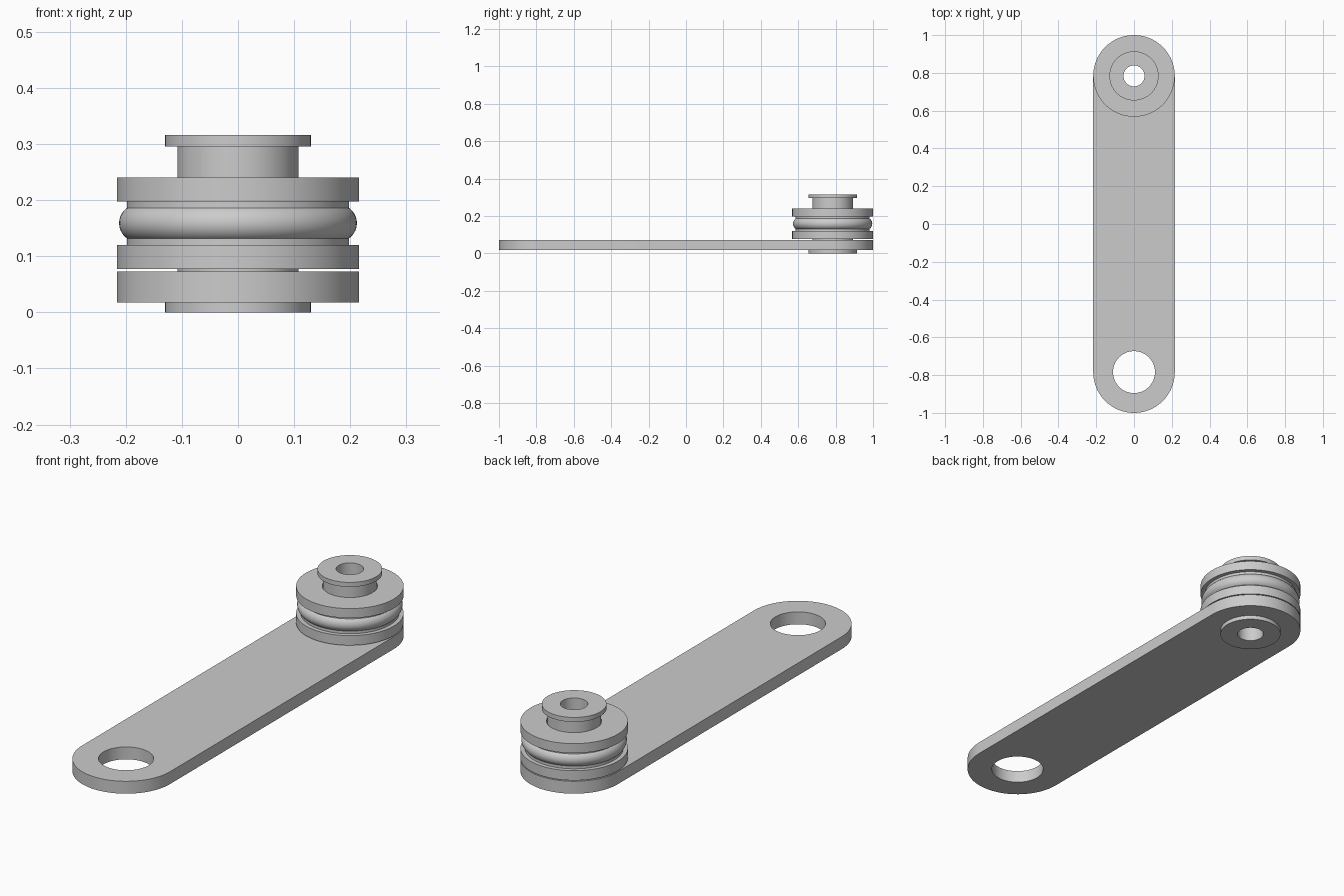
import bpy, bmesh, math
from mathutils import Matrix, Vector

if "Cube" in bpy.data.objects:
    bpy.data.objects.remove(bpy.data.objects["Cube"])

SEGMENTS = 96
END_Y = 0.784        # distance of each link eye from the centre
EYE_R = 0.216        # outer radius of the link and the roller
HOLE_R = 0.111       # holes the pin passes through

steel = bpy.data.materials.new("grey steel")
steel.use_nodes = True
steel.diffuse_color = (0.6, 0.6, 0.6, 1)
steel.node_tree.nodes["Principled BSDF"].inputs["Base Color"].default_value = (0.6, 0.6, 0.6, 1)


def finish(name, bm):
    bmesh.ops.recalc_face_normals(bm, faces=bm.faces)
    mesh = bpy.data.meshes.new(name)
    bm.to_mesh(mesh)
    bm.free()
    mesh.materials.append(steel)
    obj = bpy.data.objects.new(name, mesh)
    bpy.context.collection.objects.link(obj)
    bpy.ops.object.select_all(action='DESELECT')
    obj.select_set(True)
    bpy.context.view_layer.objects.active = obj
    bpy.ops.object.shade_smooth_by_angle(angle=math.radians(30))
    return obj


def lathe(name, profile):
    """Turn a closed (radius, z) profile around the pin axis."""
    bm = bmesh.new()
    rings = []
    for i in range(SEGMENTS):
        turn = Matrix.Rotation(math.tau * i / SEGMENTS, 3, 'Z')
        rings.append([bm.verts.new(turn @ Vector((r, 0, z))) for r, z in profile])
    for i, ring in enumerate(rings):
        following = rings[(i + 1) % SEGMENTS]
        for j in range(len(profile)):
            k = (j + 1) % len(profile)
            bm.faces.new((ring[j], following[j], following[k], ring[k]))
    bmesh.ops.translate(bm, verts=bm.verts, vec=(0, END_Y, 0))
    return finish(name, bm)


def arc(centre_y, radius, start, sweep, count):
    return [(radius * math.cos(start + sweep * i / count),
             centre_y + radius * math.sin(start + sweep * i / count))
            for i in range(count + 1)]


# Flat link with rounded ends and an eye at each end
bm = bmesh.new()
half = SEGMENTS // 2
outline = arc(END_Y, EYE_R, 0, math.pi, half) + arc(-END_Y, EYE_R, math.pi, math.pi, half)
loops = [outline] + [arc(y, HOLE_R, 0, math.tau, SEGMENTS)[:-1] for y in (END_Y, -END_Y)]
edges = []
for loop in loops:
    verts = [bm.verts.new((x, y, 0.018)) for x, y in loop]
    edges += [bm.edges.new((v, verts[i - 1])) for i, v in enumerate(verts)]
bmesh.ops.triangle_fill(bm, edges=edges, use_beauty=True, normal=(0, 0, 1))
raised = bmesh.ops.extrude_face_region(bm, geom=bm.faces[:], use_keep_orig=True)
bmesh.ops.translate(bm, vec=(0, 0, 0.055),
                    verts=[g for g in raised["geom"] if isinstance(g, bmesh.types.BMVert)])
finish("link_plate", bm)

# Hollow pin with a flange at each end
lathe("hollow_pin", [(0.0555, 0), (0.13, 0), (0.13, 0.018), (0.108, 0.018),
                     (0.108, 0.296), (0.13, 0.296), (0.13, 0.316), (0.0555, 0.316)])

# Flanged roller with a groove between two narrow shoulders
lathe("grooved_roller", [(HOLE_R, 0.077), (EYE_R, 0.077), (EYE_R, 0.12), (0.198, 0.12),
                         (0.198, 0.132), (0.16, 0.132), (0.16, 0.186), (0.198, 0.186),
                         (0.198, 0.198), (EYE_R, 0.198), (EYE_R, 0.24), (HOLE_R, 0.24)])

# Round ring seated in the groove
lathe("seal_ring", [(0.179 + 0.033 * math.cos(math.tau * i / 32),
                     0.159 + 0.033 * math.sin(math.tau * i / 32)) for i in range(32)])
